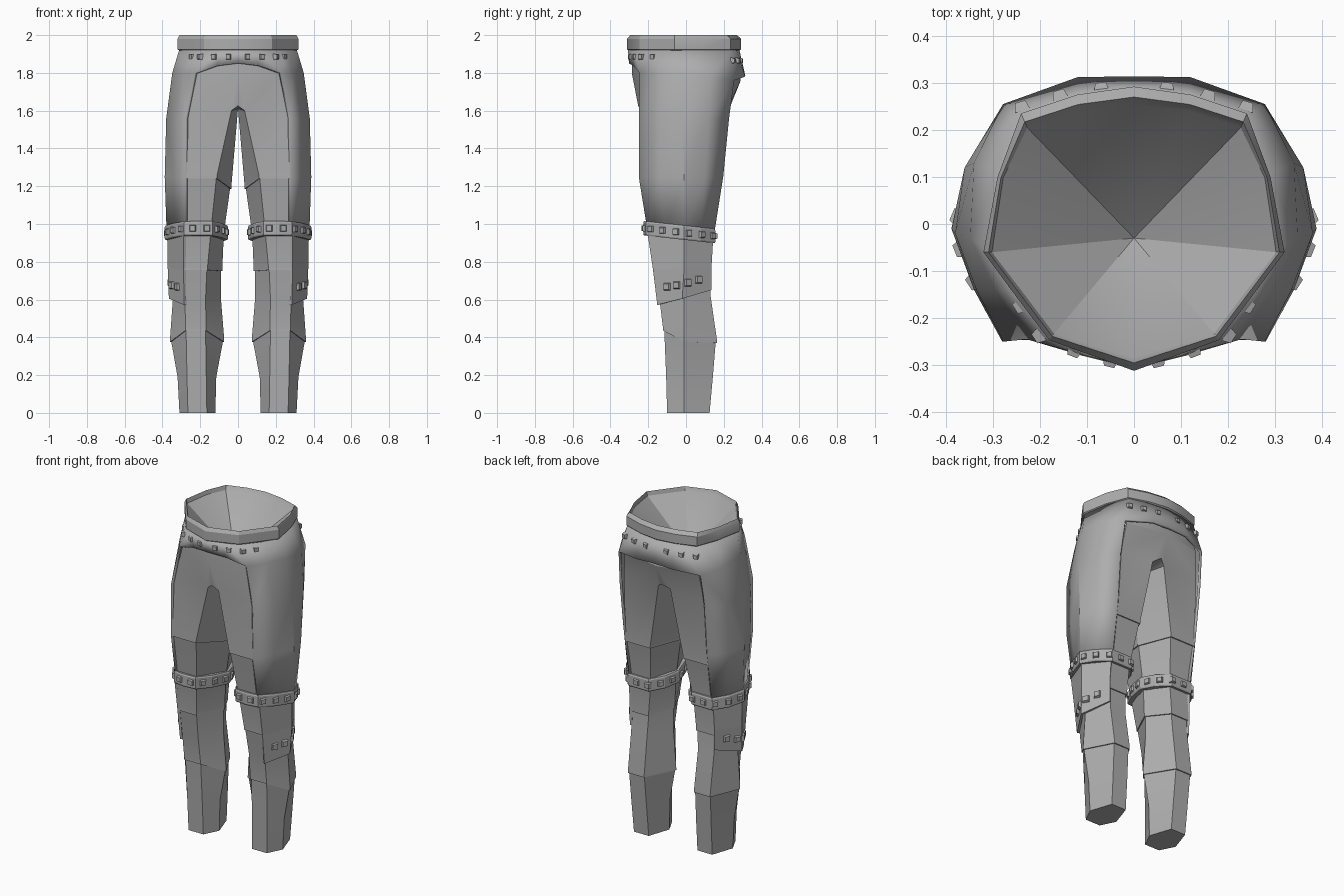
import bpy, bmesh, math
from mathutils import Vector, Matrix

if "Cube" in bpy.data.objects:
    bpy.data.objects.remove(bpy.data.objects["Cube"])

grey = bpy.data.materials.new("grey cloth")
grey.diffuse_color = (0.42, 0.42, 0.42, 1)
grey.use_nodes = True
grey.node_tree.nodes["Principled BSDF"].inputs["Base Color"].default_value = grey.diffuse_color


def finish(bm, name, thick=0, clip=True, smooth=0):
    """Turn half a bmesh into a mirrored object."""
    bmesh.ops.recalc_face_normals(bm, faces=bm.faces[:])
    me = bpy.data.meshes.new(name)
    bm.to_mesh(me)
    bm.free()
    me.materials.append(grey)
    ob = bpy.data.objects.new(name, me)
    bpy.context.collection.objects.link(ob)
    if smooth:
        for o in bpy.context.selected_objects:
            o.select_set(False)
        bpy.context.view_layer.objects.active = ob
        ob.select_set(True)
        bpy.ops.object.shade_smooth_by_angle(angle=math.radians(smooth))
    m = ob.modifiers.new("mirror", 'MIRROR')
    m.use_clip = m.use_mirror_merge = clip
    if thick:
        s = ob.modifiers.new("thickness", 'SOLIDIFY')
        s.thickness, s.offset = thick, -1
    return ob


def loft(bm, rows, closed):
    """Skin a list of rows of points; returns the vertex rows."""
    vr = [[bm.verts.new(p) for p in r] for r in rows]
    n = len(rows[0])
    for a, b in zip(vr, vr[1:]):
        for i in range(n if closed else n - 1):
            j = (i + 1) % n
            bm.faces.new((a[i], a[j], b[j], b[i]))
    return vr


def leg_ring(zf, zm, zb, xi, xfi, xfo, xo, yf, ym, yb, g=0):
    """Hexagon: front inner, front outer, outer, back outer, back inner, inner."""
    return [(xfi - g / 2, yf - g, zf), (xfo + g / 2, yf - g, zf), (xo + g, ym, zm),
            (xfo + g / 2, yb + g, zb), (xfi - g / 2, yb + g, zb), (xi - g, ym, zm)]


def seam(zf, zm, zb, *dims):
    """Overlapping hem: a wide ring directly above a narrow one."""
    d = 0.014
    return [leg_ring(zf - d, zm - d, zb - d, *dims),
            leg_ring(zf - d, zm - d, zb - d, *dims, 0.007),
            leg_ring(zf, zm, zb, *dims, 0.007)]


# Legs, from ankle to crotch
bm = bmesh.new()
rows = [leg_ring(0, 0, 0, .12, .165, .265, .31, -.10, -.01, .125),
        leg_ring(.19, .19, .19, .115, .168, .27, .32, -.105, -.01, .142)]
rows += seam(.45, .39, .385, .08, .172, .275, .353, -.115, -.01, .157)
rows += [leg_ring(.60, .60, .62, .09, .172, .28, .345, -.14, -.01, .13)]
rows += seam(.77, .765, .75, .09, .165, .28, .355, -.165, -.01, .125)
rows += [leg_ring(.95, .95, .93, .075, .145, .28, .36, -.195, -.01, .135)]
rows += seam(1.255, 1.20, 1.20, .042, .115, .275, .372, -.24, -.01, .18)
rows += [[(.035, -.24, 1.60), (.262, -.24, 1.6), (.362, -.02, 1.6),
          (.27, .215, 1.6), (.04, .21, 1.60), (0, -.01, 1.61)]]
vr = loft(bm, rows, True)
bm.faces.new(vr[0])
# Pelvis: crotch strip, rounded front and sloping seat
fi, fo, out, bo, bi, inn = vr[-1]
fc, bc = bm.verts.new((0, -.253, 1.625)), bm.verts.new((0, .235, 1.625))
hip = [[(0, -.287, 1.80), (.215, -.228, 1.80), (.33, -.03, 1.80),
        (.25, .235, 1.76), (0, .29, 1.76)],
       [(0, -.287, 1.92), (.17, -.225, 1.92), (.295, -.05, 1.92),
        (.22, .21, 1.92), (0, .265, 1.92)]]
low, _ = loft(bm, hip, False)
for f in ((fi, inn, fc), (inn, bi, bc), (fi, fc, low[0]), (fi, low[0], low[1], fo),
          (fo, low[1], low[2], out), (out, low[2], low[3], bo),
          (bo, low[3], low[4], bi), (bi, low[4], bc)):
    bm.faces.new(f)
finish(bm, "legs", smooth=25)

# Outer covers: yoke around the hips joined to long side panels
bm = bmesh.new()
panel = [[(.28, -.205, .97), (.335, -.11, .97), (.378, -.01, .96), (.338, .08, .95), (.28, .148, .94)],
         [(.28, -.25, 1.25), (.34, -.14, 1.25), (.388, -.01, 1.25), (.357, .10, 1.25), (.283, .197, 1.25)],
         [(.278, -.25, 1.56), (.335, -.14, 1.56), (.38, -.02, 1.56), (.36, .12, 1.56), (.29, .228, 1.56)],
         [(.228, -.245, 1.80), (.295, -.14, 1.80), (.348, -.03, 1.80), (.34, .13, 1.78), (.278, .255, 1.76)],
         [(.185, -.24, 1.92), (.26, -.145, 1.92), (.312, -.055, 1.92), (.285, .105, 1.92), (.235, .235, 1.92)]]
vr = loft(bm, panel, False)
for side, low, top in ((0, [(.11, -.28, 1.838), (0, -.302, 1.85)], [(.10, -.28, 1.92), (0, -.307, 1.92)]),
                       (4, [(.12, .312, 1.78), (0, .314, 1.785)], [(.12, .268, 1.92), (0, .283, 1.92)])):
    a, b = vr[3][side], vr[4][side]
    for p, q in zip(low, top):
        c, d = bm.verts.new(p), bm.verts.new(q)
        bm.faces.new((a, c, d, b))
        a, b = c, d
finish(bm, "hip_and_side_covers", 0.015, smooth=30)

# Waist belt with the hollow inside it
bm = bmesh.new()
outline = [(0, -.312), (.18, -.247), (.25, -.155), (.32, -.06), (.29, .10),
           (.24, .235), (.12, .275), (0, .292)]
inner = [(0, -.284), (.17, -.233), (.235, -.147), (.302, -.06), (.278, .098),
         (.227, .205), (.118, .24), (0, .255)]
mid = [tuple(p * .4 + q * .6 for p, q in zip(a, b)) for a, b in zip(outline, inner)]


def level(pts, z, s=1):
    return [(x * s, y * s, z) for x, y in pts]


vr = loft(bm, [level(outline, 1.915, .96), level(outline, 1.925), level(outline, 1.98),
               level(mid, 2.0), level(inner, 1.975)], False)
apex = bm.verts.new((0, -.03, 1.72))
for a, b in zip(vr[-1], vr[-1][1:]):
    bm.faces.new((a, b, apex))
finish(bm, "waist_belt", smooth=25)

# Strap below each knee cover
bm = bmesh.new()
strap = [(.135, -.218), (.215, -.226), (.285, -.212), (.345, -.12), (.388, -.01), (.35, .08),
         (.285, .155), (.145, .155), (.085, .08), (.053, -.01), (.085, -.13)]


def strap_z(y):
    return .953 - .11 * y


def strap_row(dz, g):
    c = Vector((.22, -.03))
    out = []
    for p in strap:
        q = Vector(p) - (Vector(p) - c).normalized() * g
        out.append((q.x, q.y, strap_z(q.y) + dz))
    return out


loft(bm, [strap_row(-.038, .03), strap_row(-.038, .004), strap_row(-.03, 0),
          strap_row(.03, 0), strap_row(.038, .004), strap_row(.038, .03)], True)
finish(bm, "knee_strap", clip=False)

# Outer shin plate with a slanted hem
bm = bmesh.new()
loft(bm, [[(.286, -.152, .572), (.366, -.02, .605), (.286, .135, .65)],
          [(.288, -.175, .76), (.372, -.01, .765), (.288, .135, .77)],
          [(.288, -.205, .96), (.374, -.01, .96), (.285, .145, .94)]], False)
finish(bm, "shin_plate", 0.014, False)


def stud(bm, x, y, z, nx, ny, size):
    """Square stud with sloped sides, facing (nx, ny)."""
    n = Vector((nx, ny, 0)).normalized()
    t = Vector((-n.y, n.x, 0))
    rot = Matrix((t, Vector((0, 0, 1)), n)).transposed().to_4x4()
    m = Matrix.Translation(Vector((x, y, z)) + n * .001) @ rot @ Matrix.Rotation(math.pi / 4, 4, 'Z')
    bmesh.ops.create_cone(bm, cap_ends=True, segments=4, radius1=size * .75,
                          radius2=size * .5, depth=.02, matrix=m)


def along(path, dist):
    """Position and right-hand normal at a distance along a path."""
    for a, b in zip(path, path[1:]):
        a, b = Vector(a), Vector(b)
        d = (b - a).length
        if dist <= d:
            p, t = a.lerp(b, dist / d), b - a
            return p.x, p.y, t.y, -t.x
        dist -= d


# Studs on the yoke, front and back
bm = bmesh.new()
for d in (.052, .132, .215, .29):
    x, y, nx, ny = along([(0, -.305), (.105, -.28), (.2, -.242), (.325, -.05)], d)
    stud(bm, x, y, 1.885, nx, ny, .032)
for d in (.07, .16, .245):
    x, y, nx, ny = along([(0, .296), (.12, .285), (.25, .246), (.32, .12)], d)
    stud(bm, x, y, 1.865, -nx, -ny, .032)
finish(bm, "yoke_studs", clip=False)

# Studs around the knee strap
bm = bmesh.new()
loop = strap + strap[:1]
total = sum((Vector(b) - Vector(a)).length for a, b in zip(loop, loop[1:]))
for i in range(15):
    x, y, nx, ny = along(loop, total * (i + .4) / 15)
    stud(bm, x, y, strap_z(y), nx, ny, .038)
finish(bm, "strap_studs", clip=False)

# Studs on the shin plate
bm = bmesh.new()
for y, z in ((-.10, .668), (-.048, .676), (.01, .69), (.068, .706)):
    if y < -.015:
        stud(bm, .37 + (y + .015) * .59, y, z, .86, -.5, .043)
    else:
        stud(bm, .37 - (y + .015) * .55, y, z, .87, .48, .043)
finish(bm, "shin_studs", clip=False)
